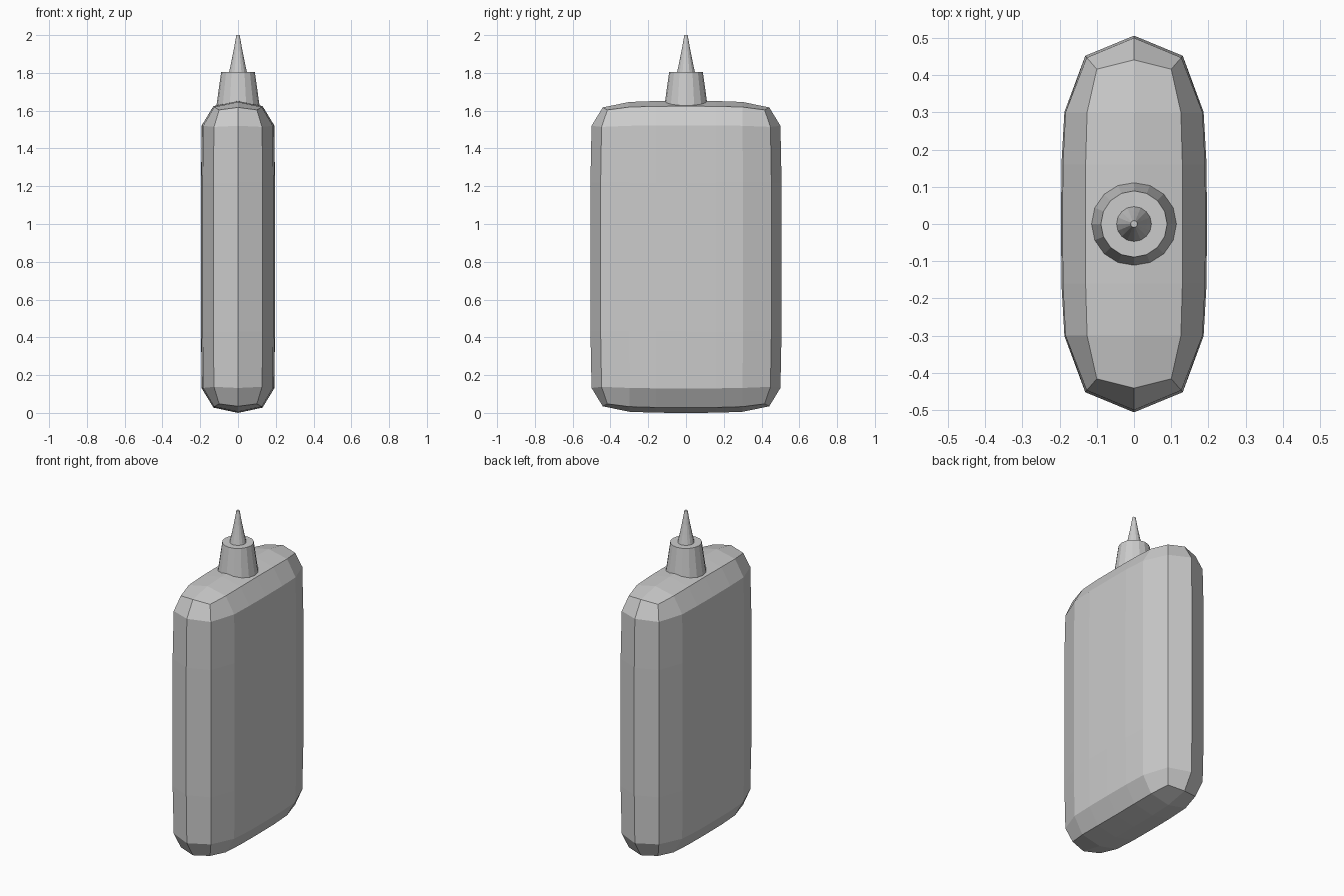
import bpy, bmesh, math

if "Cube" in bpy.data.objects:
    bpy.data.objects.remove(bpy.data.objects["Cube"])

MID = 0.826  # mid height of the bottle body


def make_object(name, bm):
    bmesh.ops.recalc_face_normals(bm, faces=bm.faces[:])
    mesh = bpy.data.meshes.new(name)
    bm.to_mesh(mesh)
    bm.free()
    obj = bpy.data.objects.new(name, mesh)
    bpy.context.collection.objects.link(obj)
    return obj


def lathe(name, profile, sides=16):
    """Closed flat-faced solid of revolution from (radius, z) points."""
    bm = bmesh.new()
    rings = [[bm.verts.new((r * math.cos(2 * math.pi * i / sides),
                            r * math.sin(2 * math.pi * i / sides), z))
              for i in range(sides)] for r, z in profile]
    for a, b in zip(rings, rings[1:]):
        for i in range(sides):
            j = (i + 1) % sides
            bm.faces.new((a[i], a[j], b[j], b[i]))
    bm.faces.new(rings[0][::-1])
    bm.faces.new(rings[-1])
    return make_object(name, bm)


# Bottle body: one octant as a grid of rows, mirrored on all three axes
outline = [(0, 0.506), (0.131, 0.452), (0.187, 0.301), (0.195, 0.16), (0.196, 0)]
shoulder = [(0, 0.500, 1.520), (0.127, 0.447, 1.514), (0.184, 0.300, 1.520),
            (0.191, 0.16, 1.522), (0.192, 0, 1.522)]
rim = [(0, 0.441, 1.617), (0.100, 0.416, 1.604), (0.126, 0.300, 1.619),
       (0.130, 0.16, 1.623), (0.130, 0, 1.624)]
ridge = [(0, 0.300, 1.646), (0, 0.16, 1.651), (0, 0, 1.652)]

bm = bmesh.new()
rows = [[(x, y, MID) for x, y in outline],
        [(x, y, 1.22) for x, y in outline], shoulder, rim]
rows = [[bm.verts.new((x, y, z - MID)) for x, y, z in row] for row in rows]
top = [bm.verts.new((x, y, z - MID)) for x, y, z in ridge]
for a, b in zip(rows, rows[1:]):
    for i in range(4):
        bm.faces.new((a[i], b[i], b[i + 1], a[i + 1]))
edge = rows[-1]
bm.faces.new((edge[0], top[0], edge[2], edge[1]))
for i in range(2):
    bm.faces.new((edge[i + 2], top[i], top[i + 1], edge[i + 3]))
# Point the octant's faces outwards
bm.normal_update()
body = make_object("bottle_body", bm)
for p in body.data.polygons:
    if p.normal.dot(p.center) < 0:
        p.flip()
body.location.z = MID
mirror = body.modifiers.new("mirror", 'MIRROR')
mirror.use_axis = (True, True, True)
mirror.merge_threshold = 0.0005

# Collar and slender nozzle tip
lathe("collar", [(0.118, 1.60), (0.089, 1.805)])
lathe("nozzle_tip", [(0.048, 1.80), (0.035, 1.86), (0.023, 1.92), (0.009, 2.0)])
